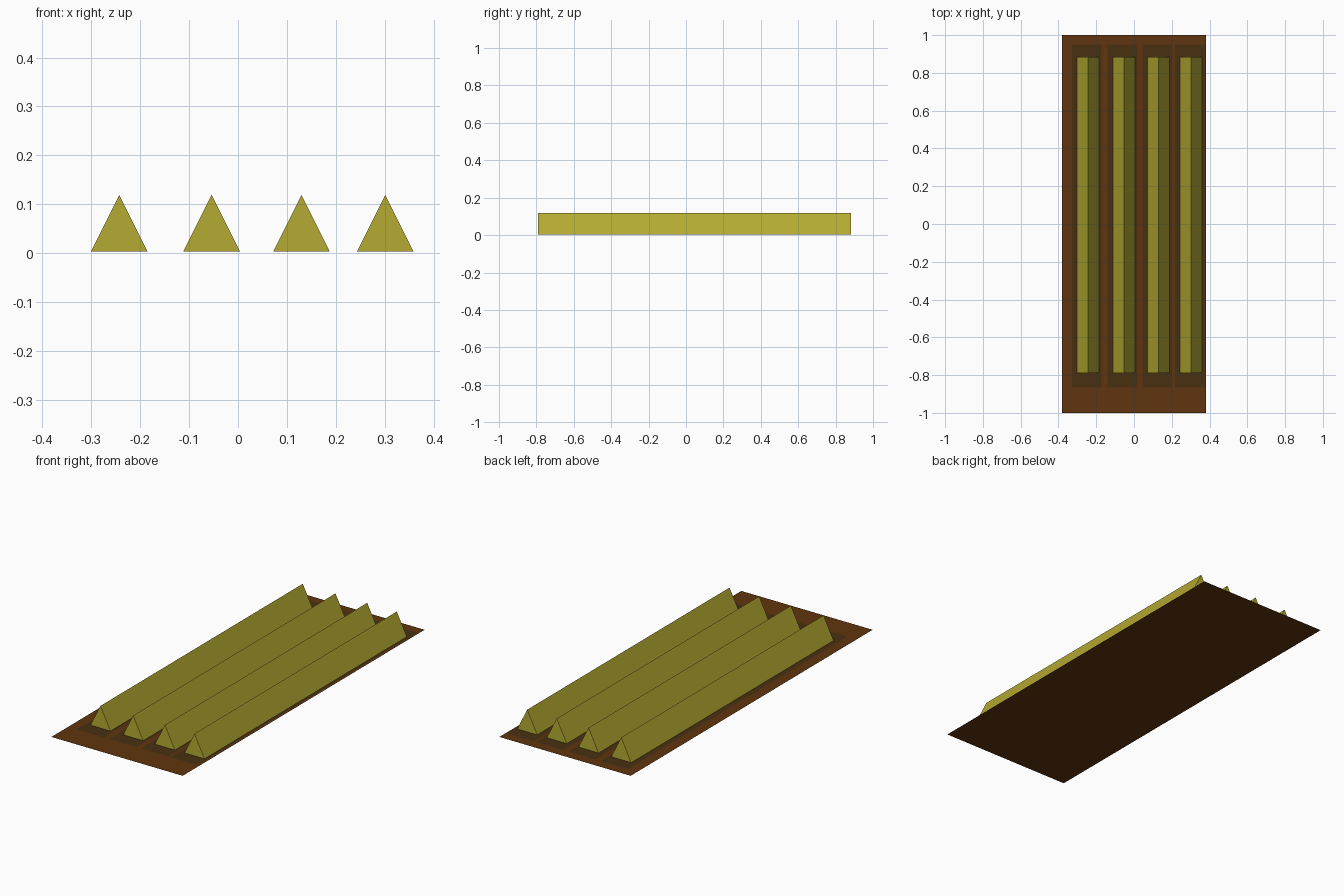
import bpy

cube = bpy.data.objects.get("Cube")
if cube:
    bpy.data.objects.remove(cube, do_unlink=True)


def material(name, srgb):
    """Flat material from an sRGB colour in 0-255."""
    linear = [((c / 255 + 0.055) / 1.055) ** 2.4 for c in srgb] + [1]
    mat = bpy.data.materials.new(name)
    mat.use_nodes = True
    mat.diffuse_color = linear
    mat.node_tree.nodes["Principled BSDF"].inputs["Base Color"].default_value = linear
    return mat


def add_mesh(name, verts, faces, mat):
    mesh = bpy.data.meshes.new(name)
    mesh.from_pydata(verts, [], faces)
    mesh.materials.append(mat)
    obj = bpy.data.objects.new(name, mesh)
    bpy.context.collection.objects.link(obj)
    return obj


def sheet(name, x0, x1, y0, y1, z, mat):
    """Flat rectangle facing up."""
    return add_mesh(name, [(x0, y0, z), (x1, y0, z), (x1, y1, z), (x0, y1, z)],
                    [(0, 1, 2, 3)], mat)


def prism(name, x, half, y0, y1, z0, z1, mat):
    """Triangular ridge running along y."""
    verts = [p for y in (y0, y1) for p in ((x - half, y, z0), (x + half, y, z0), (x, y, z1))]
    faces = [(0, 1, 2), (5, 4, 3), (0, 3, 4, 1), (1, 4, 5, 2), (2, 5, 3, 0)]
    return add_mesh(name, verts, faces, mat)


soil = material("soil brown", (95, 53, 14))
furrow = material("dark furrow brown", (73, 48, 17))
crop = material("olive yellow", (181, 171, 50))

# Ground sheet
sheet("ground", -0.38, 0.38, -1, 1, 0, soil)

# Four crop rows, each on a dark strip of tilled soil
for i, x in enumerate((-0.243, -0.054, 0.13, 0.301), 1):
    sheet(f"tilled_strip_{i}", x - 0.085, x + 0.072, -0.865, 0.95, 0.002, furrow)
    prism(f"crop_row_{i}", x, 0.058, -0.79, 0.883, 0.003, 0.119, crop)
